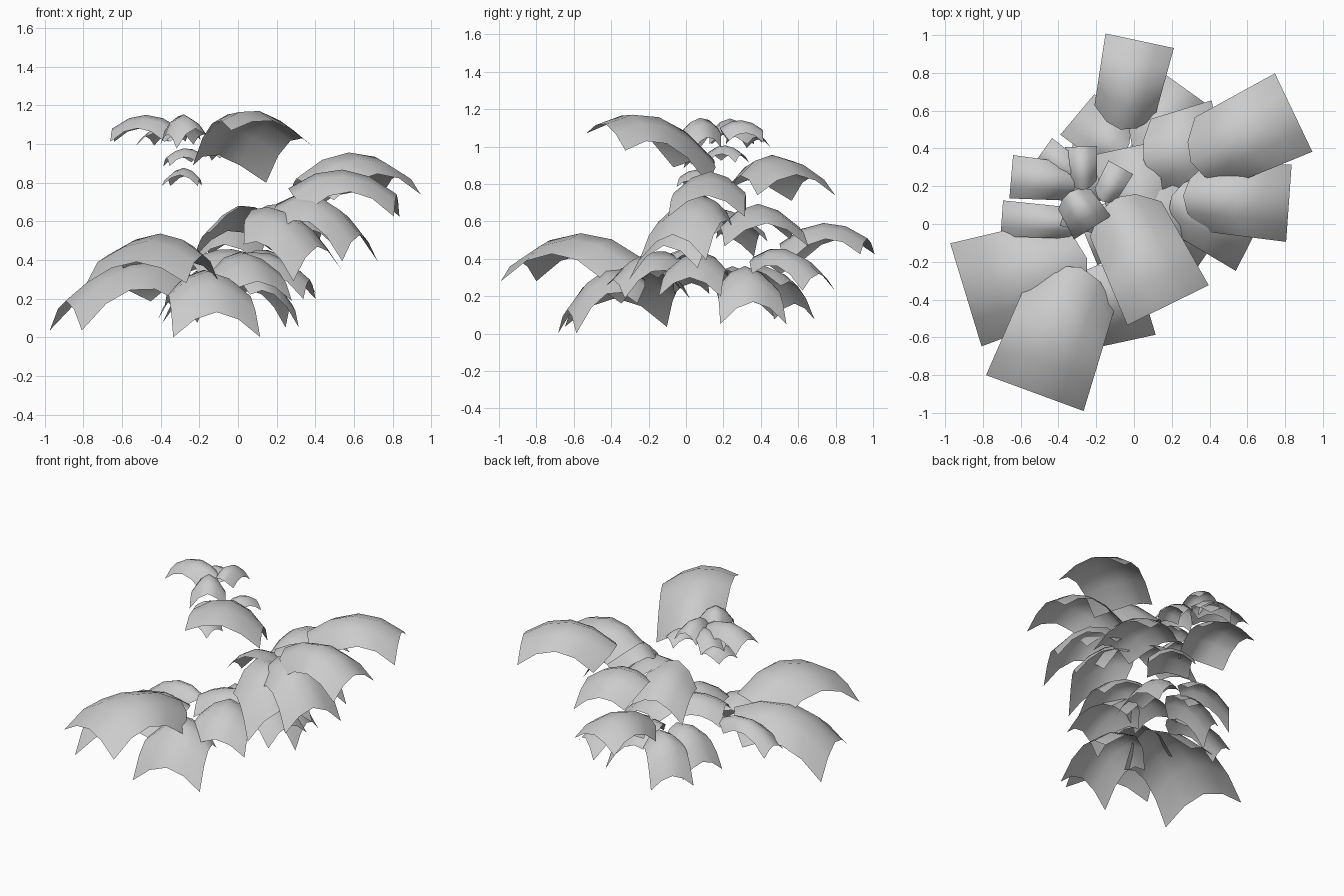
import bpy
from mathutils import Vector

cube = bpy.data.objects.get("Cube")
if cube:
    bpy.data.objects.remove(cube, do_unlink=True)

leaf_grey = bpy.data.materials.new("leaf_grey")
leaf_grey.use_nodes = True
colour = (0.6, 0.6, 0.6, 1)
leaf_grey.diffuse_color = colour
leaf_grey.node_tree.nodes["Principled BSDF"].inputs["Base Color"].default_value = colour

STEPS = 4


def add_leaf(name, base, tip, width, arch=0.2, droop=0.3, roll=0):
    """Arched sheet running from base to tip along its ridge, its sides hanging down."""
    base, tip = Vector(base), Vector(tip)
    run = tip - base
    flat = Vector((run.x, run.y, 0))
    side = Vector((-run.y, run.x, 0)).normalized()
    verts, faces = [], []
    for i in range(STEPS + 1):
        u = i / STEPS
        for j in range(STEPS + 1):
            v = 2 * j / STEPS - 1
            p = base + run * u
            p += flat * (0.2 * v * v * (1 - u))           # rounded stem end
            p += side * (v * width / 2 * (0.88 + 0.12 * u))
            p.z += arch * flat.length * 4 * u * (1 - u)   # arch along the ridge
            p.z -= droop * width * abs(v) ** 1.8 + roll * v
            verts.append(p)
    row = STEPS + 1
    for i in range(STEPS):
        for j in range(STEPS):
            a = i * row + j
            faces.append((a, a + row, a + row + 1, a + 1))
    mesh = bpy.data.meshes.new(name)
    mesh.from_pydata(verts, [], faces)
    mesh.materials.append(leaf_grey)
    mesh.shade_smooth()
    obj = bpy.data.objects.new(name, mesh)
    bpy.context.collection.objects.link(obj)


# Low spreading leaves
add_leaf("low_leaf_front_right", (-.28, -.23, .4), (-.525, -.895, .39), .55, droop=.2)
add_leaf("low_leaf_right", (-.25, -.18, .34), (-.89, -.375, .19), .57, droop=.27)
add_leaf("low_leaf_front", (-.2, -.22, .29), (-.11, -.635, .13), .46, arch=.31, droop=.28)
add_leaf("low_leaf_front_left", (-.03, -.02, .4), (.1, -.39, .29), .38, arch=.23, droop=.27)
add_leaf("low_leaf_left", (-.05, .1, .4), (.37, .02, .3), .34)
add_leaf("low_leaf_back_left", (-.03, .3, .34), (.28, .36, .17), .36, arch=.27, droop=.33)
add_leaf("low_leaf_back_inner", (.03, .36, .41), (.28, .71, .32), .3)
add_leaf("low_leaf_back", (-.07, .5, .48), (.03, .97, .51), .37, droop=.23)
add_leaf("low_leaf_back_right", (-.05, .37, .34), (-.3, .58, .16), .28, arch=.27)
add_leaf("low_leaf_side", (-.08, .22, .34), (-.36, .33, .18), .3, arch=.27)
add_leaf("low_leaf_slim", (-.27, 0, .34), (-.7, .03, .27), .19)
add_leaf("low_leaf_inner", (.04, .04, .44), (-.25, -.08, .39), .3, arch=.12)

# Middle leaves reaching out to the left
add_leaf("middle_leaf_back", (.3, .33, .82), (.845, .59, .85), .46, droop=.24)
add_leaf("middle_leaf_left", (.26, .15, .77), (.82, .11, .74), .41, droop=.28)
add_leaf("middle_leaf_front_left", (.2, .15, .69), (.63, -.07, .53), .4, arch=.25, droop=.34)
add_leaf("middle_leaf_front", (.07, .11, .66), (.41, -.12, .47), .44, droop=.34, roll=-.03)
add_leaf("middle_leaf_inner", (.05, .34, .63), (.46, .43, .59), .46, droop=.27)
add_leaf("middle_leaf_right", (.02, .05, .68), (-.055, .4, .55), .35, arch=.12, droop=.28, roll=.04)

# High leaves around the top
add_leaf("top_leaf_large", (-.1, .14, .94), (.18, -.43, 1.12), .48, droop=.2, roll=.045)
add_leaf("top_leaf_right", (-.3, .22, 1.08), (-.65, .25, 1.08), .23)
add_leaf("top_leaf_back_right", (-.27, .24, 1.06), (-.48, .39, 1.04), .16)
add_leaf("top_leaf_back", (-.27, .18, 1.1), (-.28, .41, 1.09), .17, droop=.4)
add_leaf("top_leaf_back_left", (-.17, .12, .97), (-.07, .3, .96), .15)
add_leaf("top_leaf_front", (-.34, .17, 1.1), (-.22, -.02, 1.08), .23, arch=.28, droop=.45)
add_leaf("top_leaf_side", (-.19, .1, .95), (-.37, .06, .93), .15)
add_leaf("top_leaf_low", (-.26, .15, .84), (-.3, -.03, .84), .19)
